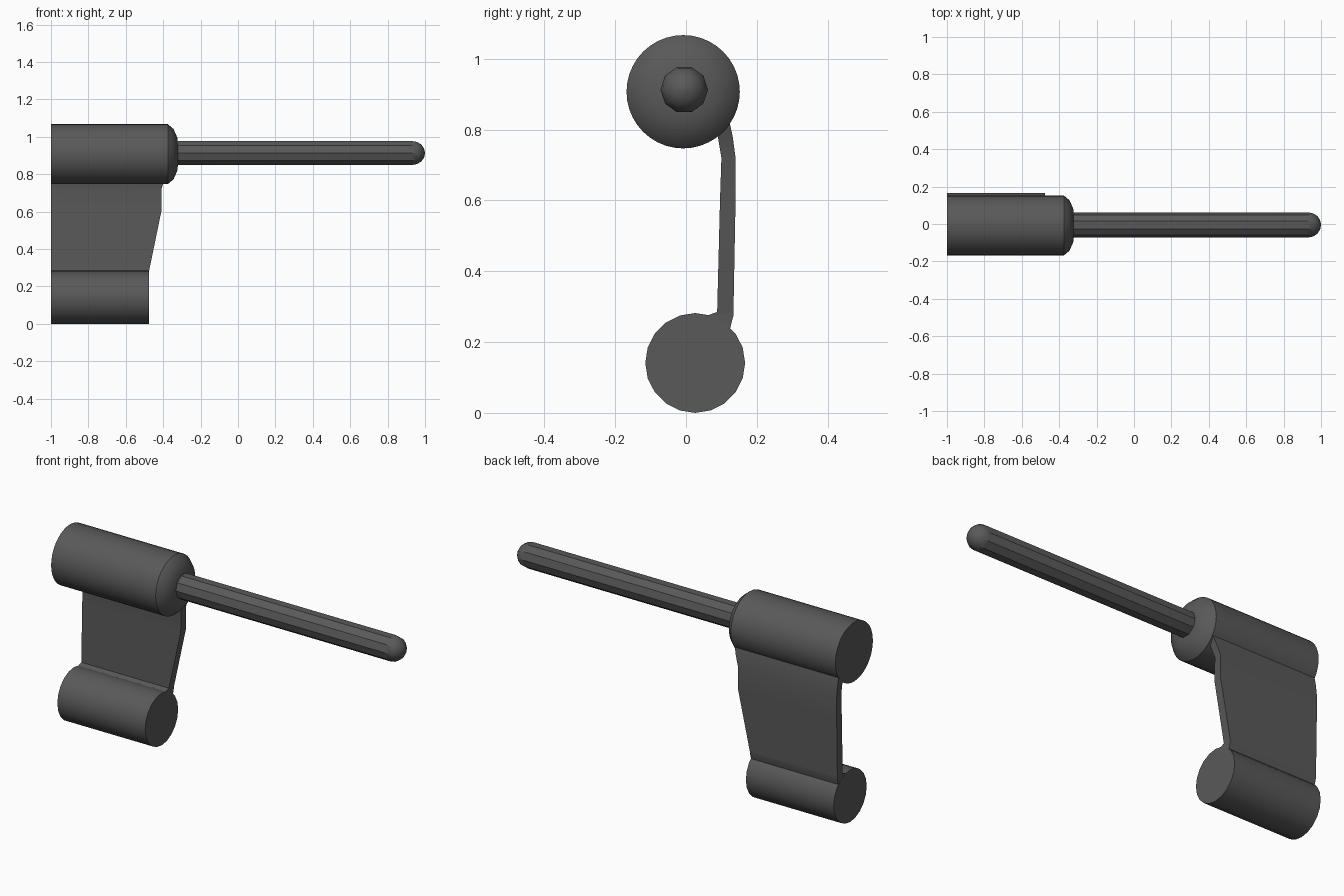
import bpy, bmesh, math

if "Cube" in bpy.data.objects:
    bpy.data.objects.remove(bpy.data.objects["Cube"])

grey = bpy.data.materials.new("dark_grey")
grey.use_nodes = True
colour = (0.1, 0.1, 0.1, 1)
grey.diffuse_color = colour
grey.node_tree.nodes["Principled BSDF"].inputs["Base Color"].default_value = colour


def loft(name, rings, angle):
    """Skin a list of equal-length rings of points and cap both ends."""
    bm = bmesh.new()
    loops = [[bm.verts.new(p) for p in ring] for ring in rings]
    n = len(loops[0])
    for a, b in zip(loops, loops[1:]):
        for i in range(n):
            j = (i + 1) % n
            bm.faces.new((a[i], a[j], b[j], b[i]))
    bm.faces.new(loops[0])
    bm.faces.new(loops[-1])
    bmesh.ops.recalc_face_normals(bm, faces=bm.faces)
    mesh = bpy.data.meshes.new(name)
    bm.to_mesh(mesh)
    bm.free()
    mesh.materials.append(grey)
    obj = bpy.data.objects.new(name, mesh)
    bpy.context.collection.objects.link(obj)
    bpy.ops.object.select_all(action="DESELECT")
    obj.select_set(True)
    bpy.context.view_layer.objects.active = obj
    bpy.ops.object.shade_smooth_by_angle(angle=math.radians(angle))
    return obj


def lathe_x(name, profile, y, z, sides, angle=30):
    """Turn a profile of (x, radius) around an axis along x."""
    turns = [2 * math.pi * i / sides for i in range(sides)]
    rings = [[(x, y + r * math.cos(t), z + r * math.sin(t)) for t in turns]
             for x, r in profile]
    return loft(name, rings, angle)


# Upper barrel with a rounded shoulder where the rod leaves it
lathe_x("upper_barrel",
        [(-1, 0.16), (-0.375, 0.16), (-0.345, 0.135), (-0.325, 0.09), (-0.32, 0.05)],
        -0.008, 0.907, 40)

# Lower barrel
lathe_x("lower_barrel", [(-1, 0.141), (-0.475, 0.141)], 0.026, 0.141, 20)

# Ten-sided rod with a domed tip
radius = 0.067
tip = [(0.932 + 0.068 * math.sin(a), radius * math.cos(a))
       for a in (math.radians(d) for d in (0, 22, 45, 67, 87))]
lathe_x("rod", [(-0.36, radius)] + tip, -0.005, 0.913, 10, 32)

# Web joining the barrels: height, front y, back y, right-hand x
web = [(0.24, 0.05, 0.125, -0.476), (0.275, 0.06, 0.134, -0.476),
       (0.285, 0.088, 0.134, -0.475), (0.6, 0.096, 0.14, -0.41),
       (0.72, 0.10, 0.14, -0.41), (0.78, 0.09, 0.132, -0.39),
       (0.83, 0.07, 0.121, -0.375)]
loft("connecting_web",
     [[(-0.999, f, z), (x, f, z), (x, b, z), (-0.999, b, z)] for z, f, b, x in web], 25)
